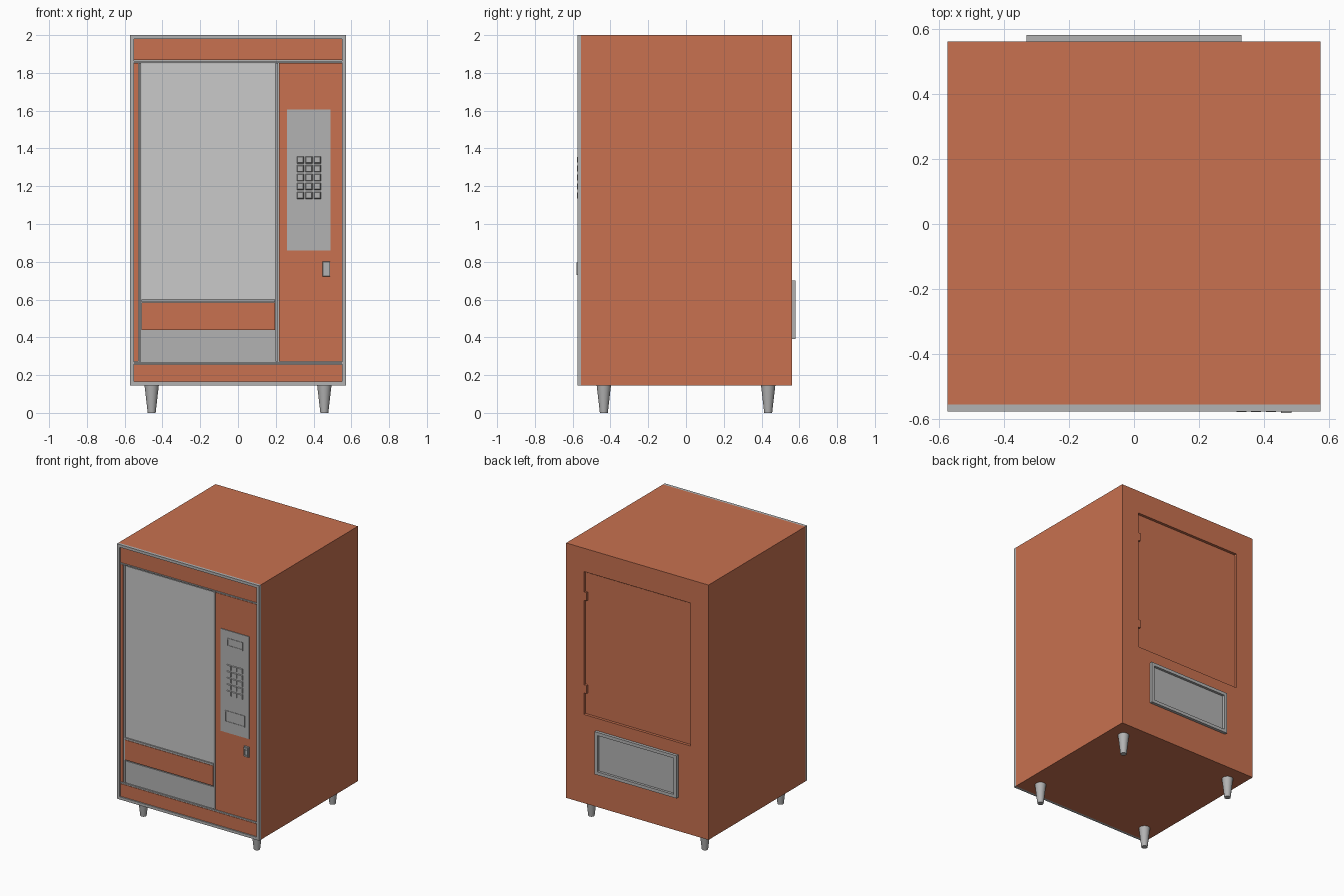
import bpy, bmesh

cube = bpy.data.objects.get("Cube")
if cube:
    bpy.data.objects.remove(cube, do_unlink=True)


def material(name, rgb):
    m = bpy.data.materials.new(name)
    m.use_nodes = True
    m.diffuse_color = (*rgb, 1)
    m.node_tree.nodes["Principled BSDF"].inputs["Base Color"].default_value = (*rgb, 1)
    return m


ORANGE = material("orange_paint", (0.58, 0.165, 0.08))
METAL = material("grey_metal", (0.45, 0.45, 0.45))
GLASS = material("pale_glass", (0.59, 0.59, 0.59))


def finish(name, bm, mat):
    bmesh.ops.recalc_face_normals(bm, faces=bm.faces)
    mesh = bpy.data.meshes.new(name)
    bm.to_mesh(mesh)
    bm.free()
    mesh.materials.append(mat)
    ob = bpy.data.objects.new(name, mesh)
    bpy.context.collection.objects.link(ob)
    return ob


def corners(bm, rect, y):
    x0, x1, z0, z1 = rect
    return [bm.verts.new((x, y, z)) for x, z in ((x0, z0), (x1, z0), (x1, z1), (x0, z1))]


def panel(name, rect, y0, y1, mat, taper=0):
    """Upright slab between depths y0 and y1; taper shrinks its y0 face."""
    bm = bmesh.new()
    x0, x1, z0, z1 = rect
    a = corners(bm, (x0 + taper, x1 - taper, z0 + taper, z1 - taper), y0)
    b = corners(bm, rect, y1)
    bm.faces.new(a)
    bm.faces.new(b)
    for i in range(4):
        j = (i + 1) % 4
        bm.faces.new((a[i], a[j], b[j], b[i]))
    return finish(name, bm, mat)


def ring(name, outer, inner, y0, y1, mat):
    """Rectangular frame with a rectangular opening."""
    bm = bmesh.new()
    loops = [corners(bm, r, y) for r, y in ((outer, y0), (outer, y1), (inner, y1), (inner, y0))]
    for k in range(4):
        a, b = loops[k], loops[(k + 1) % 4]
        for i in range(4):
            j = (i + 1) % 4
            bm.faces.new((a[i], a[j], b[j], b[i]))
    return finish(name, bm, mat)


# Cabinet with a recessed service door in the back
shell = (-0.573, 0.573, 0.145, 2.0)
door = (-0.43, 0.43, 0.79, 1.83)
panel("cabinet", shell, -0.555, 0.54, ORANGE)
ring("cabinet_back", shell, door, 0.54, 0.56, ORANGE)
panel("service_door", (-0.43, 0.415, 0.80, 1.82), 0.535, 0.544, ORANGE)
for i, z in enumerate((0.975, 1.65)):
    panel(f"door_hinge_{i + 1}", (0.41, 0.43, z - 0.03, z + 0.03), 0.54, 0.557, ORANGE)

# Back vent
ring("vent_frame", (-0.33, 0.33, 0.39, 0.70), (-0.307, 0.307, 0.413, 0.677), 0.555, 0.581, METAL)
panel("vent_panel", (-0.307, 0.307, 0.413, 0.677), 0.555, 0.563, METAL)

# Front frame and metal backing that shows through the gaps
ring("front_frame", shell, (-0.55, 0.55, 0.165, 1.98), -0.575, -0.555, METAL)
panel("front_backing", (-0.55, 0.55, 0.165, 1.98), -0.558, -0.555, METAL)

# Front panels
panel("top_panel", (-0.55, 0.55, 1.867, 1.98), -0.566, -0.557, ORANGE)
panel("bottom_panel", (-0.55, 0.55, 0.165, 0.257), -0.566, -0.557, ORANGE)
panel("control_panel", (0.216, 0.55, 0.273, 1.853), -0.566, -0.557, ORANGE)
panel("left_strip", (-0.55, -0.528, 0.273, 1.853), -0.566, -0.557, ORANGE)
panel("lower_band", (-0.512, 0.197, 0.44, 0.585), -0.566, -0.557, ORANGE)
panel("window", (-0.512, 0.197, 0.603, 1.85), -0.562, -0.557, GLASS)
panel("delivery_flap", (-0.512, 0.197, 0.277, 0.432), -0.563, -0.557, METAL)

# Trim between the panels
panel("window_sill", (-0.512, 0.197, 0.588, 0.601), -0.568, -0.557, METAL)
panel("left_trim", (-0.525, -0.513, 0.273, 1.853), -0.568, -0.557, METAL)
panel("centre_trim", (0.199, 0.211, 0.273, 1.853), -0.568, -0.557, METAL)
panel("upper_trim", (-0.55, 0.55, 1.856, 1.864), -0.568, -0.557, METAL)
panel("lower_trim", (-0.55, 0.55, 0.26, 0.27), -0.568, -0.557, METAL)

# Keypad plate with note slot, change tray and buttons
panel("keypad_plate", (0.26, 0.49, 0.86, 1.605), -0.571, -0.56, METAL)
ring("note_slot", (0.31, 0.44, 1.49, 1.55), (0.318, 0.432, 1.498, 1.542), -0.574, -0.57, METAL)
ring("change_tray", (0.295, 0.455, 0.935, 1.02), (0.303, 0.447, 0.943, 1.012), -0.574, -0.57, METAL)
for row in range(5):
    for col in range(3):
        x, z = 0.33 + col * 0.045, 1.152 + row * 0.047
        panel(f"button_{row + 1}_{col + 1}", (x - 0.019, x + 0.019, z - 0.019, z + 0.019),
              -0.577, -0.57, METAL, taper=0.004)

# Lock
panel("lock_plate", (0.446, 0.489, 0.722, 0.803), -0.574, -0.56, METAL, taper=0.003)
ring("lock_rim", (0.452, 0.483, 0.73, 0.795), (0.459, 0.476, 0.739, 0.786), -0.581, -0.573, METAL)
panel("lock_handle", (0.463, 0.472, 0.75, 0.776), -0.579, -0.573, METAL)

# Tapered feet
for xn, x in (("right", -0.457), ("left", 0.457)):
    for yn, y in (("front", -0.435), ("back", 0.435)):
        bpy.ops.mesh.primitive_cone_add(vertices=24, radius1=0.021, radius2=0.038,
                                        depth=0.147, location=(x, y, 0.0735))
        foot = bpy.context.object
        foot.name = f"{yn}_{xn}_foot"
        foot.data.materials.append(METAL)
        bpy.ops.object.shade_smooth_by_angle()
